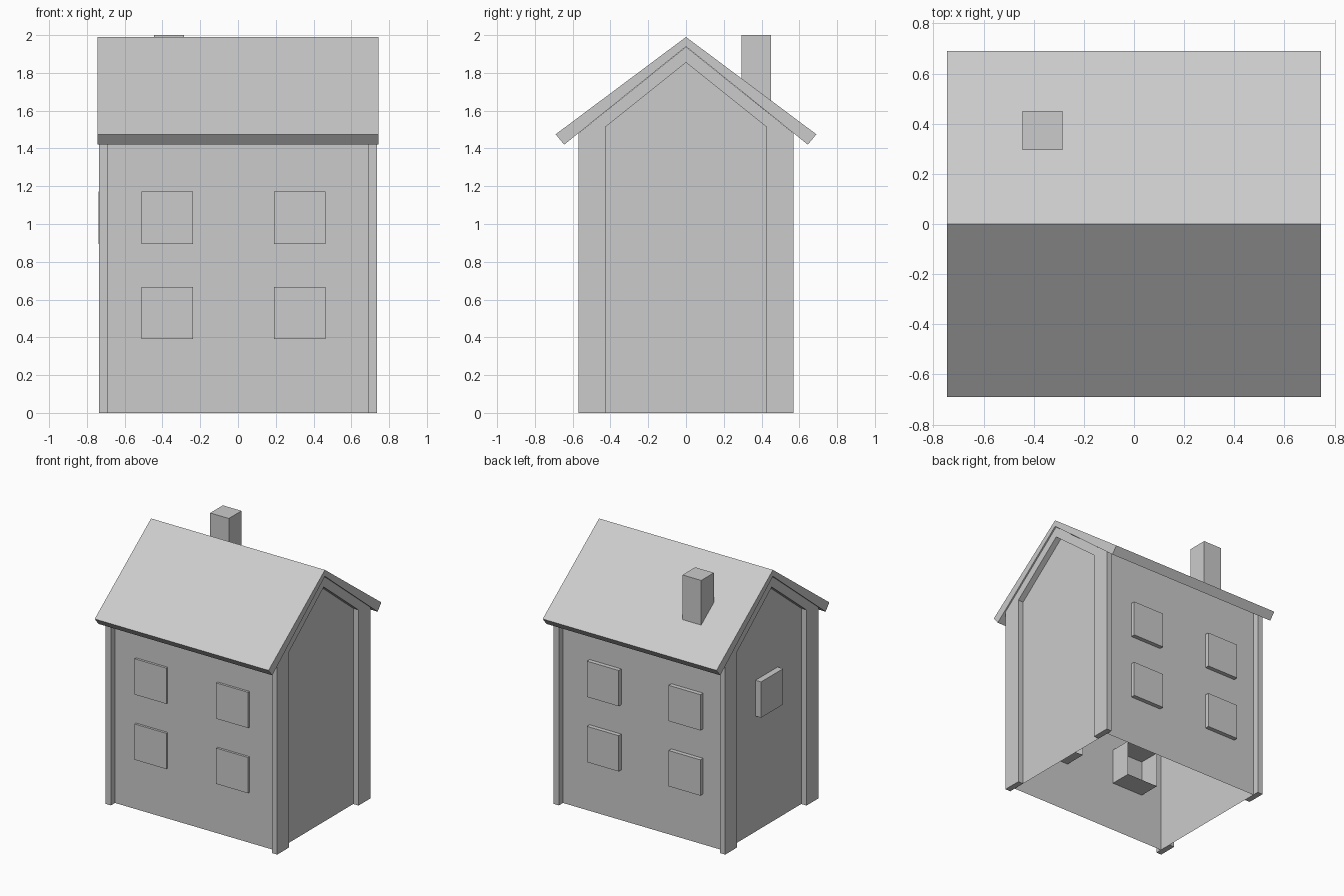
import bpy, bmesh
from mathutils import Vector

if "Cube" in bpy.data.objects:
    bpy.data.objects.remove(bpy.data.objects["Cube"])


def finish(name, bm):
    bmesh.ops.recalc_face_normals(bm, faces=bm.faces[:])
    me = bpy.data.meshes.new(name)
    bm.to_mesh(me)
    bm.free()
    ob = bpy.data.objects.new(name, me)
    bpy.context.collection.objects.link(ob)
    return ob


def prism(name, profile, x0, x1):
    """Extrude a (y, z) profile from x0 to x1."""
    bm = bmesh.new()
    face = bm.faces.new([bm.verts.new((x0, y, z)) for y, z in profile])
    ext = bmesh.ops.extrude_face_region(bm, geom=[face], use_keep_orig=True)
    moved = [g for g in ext["geom"] if isinstance(g, bmesh.types.BMVert)]
    bmesh.ops.translate(bm, verts=moved, vec=(x1 - x0, 0, 0))
    return finish(name, bm)


def box(name, lo, hi, open_dir=None):
    """Box between two corners, optionally without the face in one direction."""
    bm = bmesh.new()
    bmesh.ops.create_cube(bm, size=1)
    for v in bm.verts:
        v.co = [l + (c + 0.5) * (h - l) for c, l, h in zip(v.co, lo, hi)]
    bm.normal_update()
    if open_dir:
        bm.faces.ensure_lookup_table()
        gone = [f for f in bm.faces if f.normal.dot(Vector(open_dir)) > 0.9]
        bmesh.ops.delete(bm, geom=gone, context='FACES')
    return finish(name, bm)


def mirrored(half):
    """Complete a right-hand outline (bottom to apex) with its mirror image."""
    return half + [(-y, z) for y, z in reversed(half) if y > 0]


# Hollow wall shell: front, back and two gables, no floor
WX, WY = 0.69, 0.52
outline = mirrored([(WY, 0), (WY, 1.52), (0, 1.935)])
bm = bmesh.new()
ends = [[bm.verts.new((x, y, z)) for y, z in outline] for x in (-WX, WX)]
for ring in ends:
    bm.faces.new(ring)
for a, b in ((0, 1), (3, 4)):
    bm.faces.new((ends[0][a], ends[0][b], ends[1][b], ends[1][a]))
finish("walls", bm)

# Raised gable frames
outer = mirrored([(0.57, 0), (0.57, 1.48), (0, 1.938)])
inner = mirrored([(0.425, 0), (0.425, 1.515), (0, 1.855)])
for side, s in (("left", -1), ("right", 1)):
    prism(f"gable_frame_{side}", outer + inner[::-1], s * WX, s * 0.735)

# Roof slab
prism("roof", [(-0.69, 1.475), (0, 1.99), (0.69, 1.475),
               (0.645, 1.42), (0, 1.94), (-0.645, 1.42)], -0.745, 0.745)

# Chimney
box("chimney", (-0.445, 0.295, 1.5), (-0.285, 0.45, 2.0))

# Window boxes, open towards the inside
for x0, col in ((-0.51, "left"), (0.19, "right")):
    for z0, row in ((0.39, "lower"), (0.895, "upper")):
        x1, z1 = x0 + 0.272, z0 + 0.277
        box(f"front_window_{row}_{col}", (x0, -0.538, z0), (x1, -0.35, z1), (0, 1, 0))
        box(f"back_window_{row}_{col}", (x0, 0.365, z0), (x1, 0.553, z1), (0, -1, 0))
box("side_window", (-0.738, -0.135, 0.895), (-0.55, 0.135, 1.172), (1, 0, 0))
